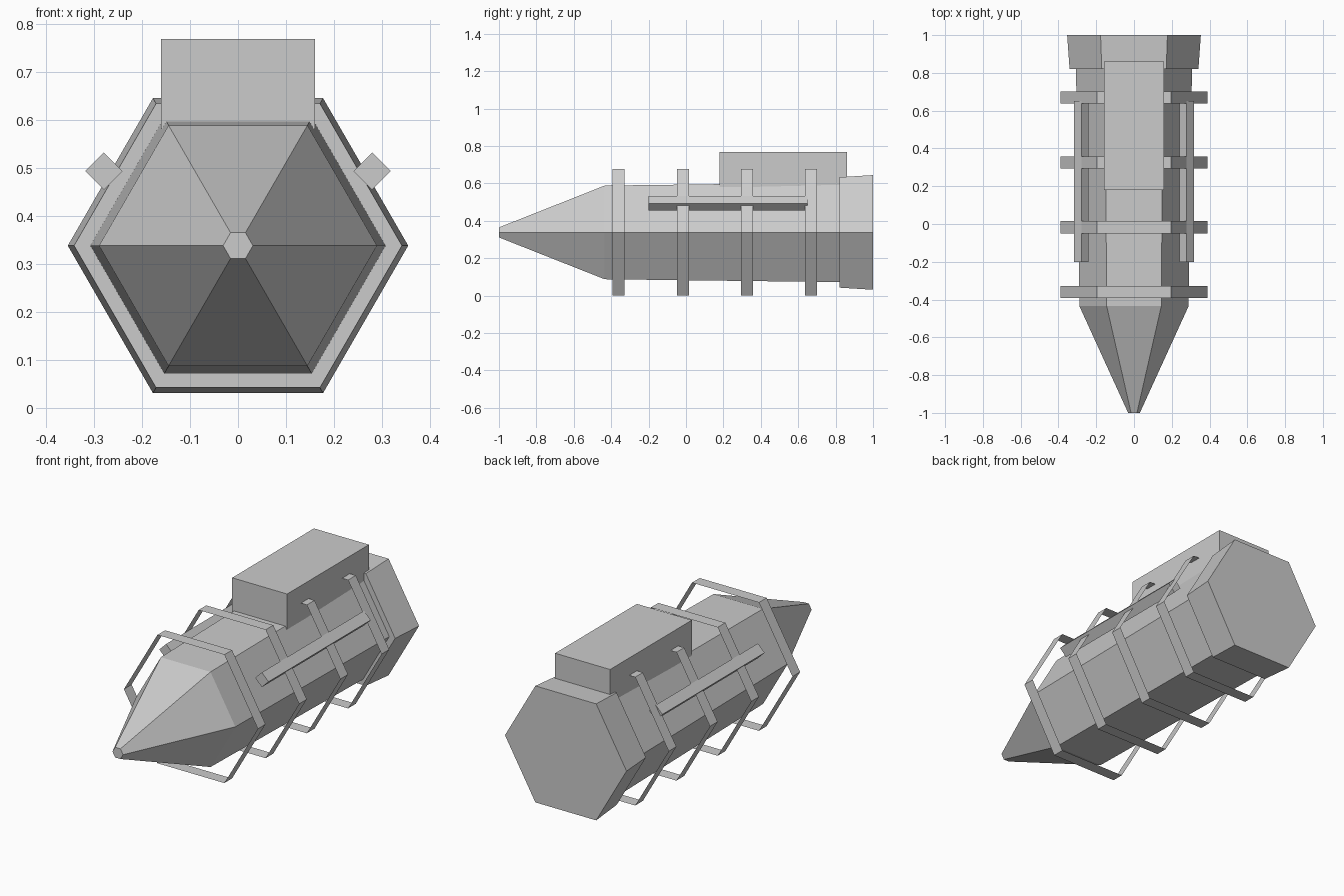
import bpy, bmesh, math
from mathutils import Matrix

cube = bpy.data.objects.get("Cube")
if cube:
    bpy.data.objects.remove(cube, do_unlink=True)

AXIS_Z = 0.338

grey = bpy.data.materials.new("light grey")
grey.use_nodes = True
grey.diffuse_color = (0.6, 0.6, 0.6, 1)
grey.node_tree.nodes["Principled BSDF"].inputs["Base Color"].default_value = (0.6, 0.6, 0.6, 1)


def finish(name, bm):
    bmesh.ops.recalc_face_normals(bm, faces=bm.faces)
    mesh = bpy.data.meshes.new(name)
    bm.to_mesh(mesh)
    bm.free()
    mesh.materials.append(grey)
    obj = bpy.data.objects.new(name, mesh)
    bpy.context.collection.objects.link(obj)
    return obj


def hex_loft(name, profile, capped=True):
    """Skin hexagonal sections given as (y, corner radius) along the hull axis."""
    bm = bmesh.new()
    rings = []
    for y, r in profile:
        angles = [math.radians(60 * i) for i in range(6)]
        rings.append([bm.verts.new((r * math.cos(a), y, AXIS_Z + r * math.sin(a)))
                      for a in angles])
    for a, b in zip(rings, rings[1:]):
        for i in range(6):
            j = (i + 1) % 6
            bm.faces.new((a[i], a[j], b[j], b[i]))
    if capped:
        bm.faces.new(rings[0])
        bm.faces.new(rings[-1])
    return finish(name, bm)


def box(name, center, size, roll=0):
    bm = bmesh.new()
    matrix = (Matrix.Translation(center) @ Matrix.Rotation(roll, 4, 'Y')
              @ Matrix.Diagonal((*size, 1)))
    bmesh.ops.create_cube(bm, size=1, matrix=matrix)
    return finish(name, bm)


# Hull: pointed nose, slightly widening body and stepped, flared tail
hex_loft("hull", [(-1, 0.031), (-0.435, 0.289), (0.82, 0.307), (0.82, 0.341), (1, 0.354)])

# Thin open hexagonal hoops spaced along the hull
for n in range(4):
    y = -0.36 + n * 0.343
    hex_loft(f"hoop_{n + 1}", [(y - 0.032, 0.39), (y + 0.032, 0.39)], capped=False)

# Block on the back of the hull
box("top_block", (0, 0.52, 0.674), (0.32, 0.68, 0.187))

# Square rails turned on edge along both upper sides
for side, sign in (("left", 1), ("right", -1)):
    box(f"{side}_rail", (sign * 0.279, 0.225, 0.493), (0.055, 0.85, 0.055), math.radians(45))
